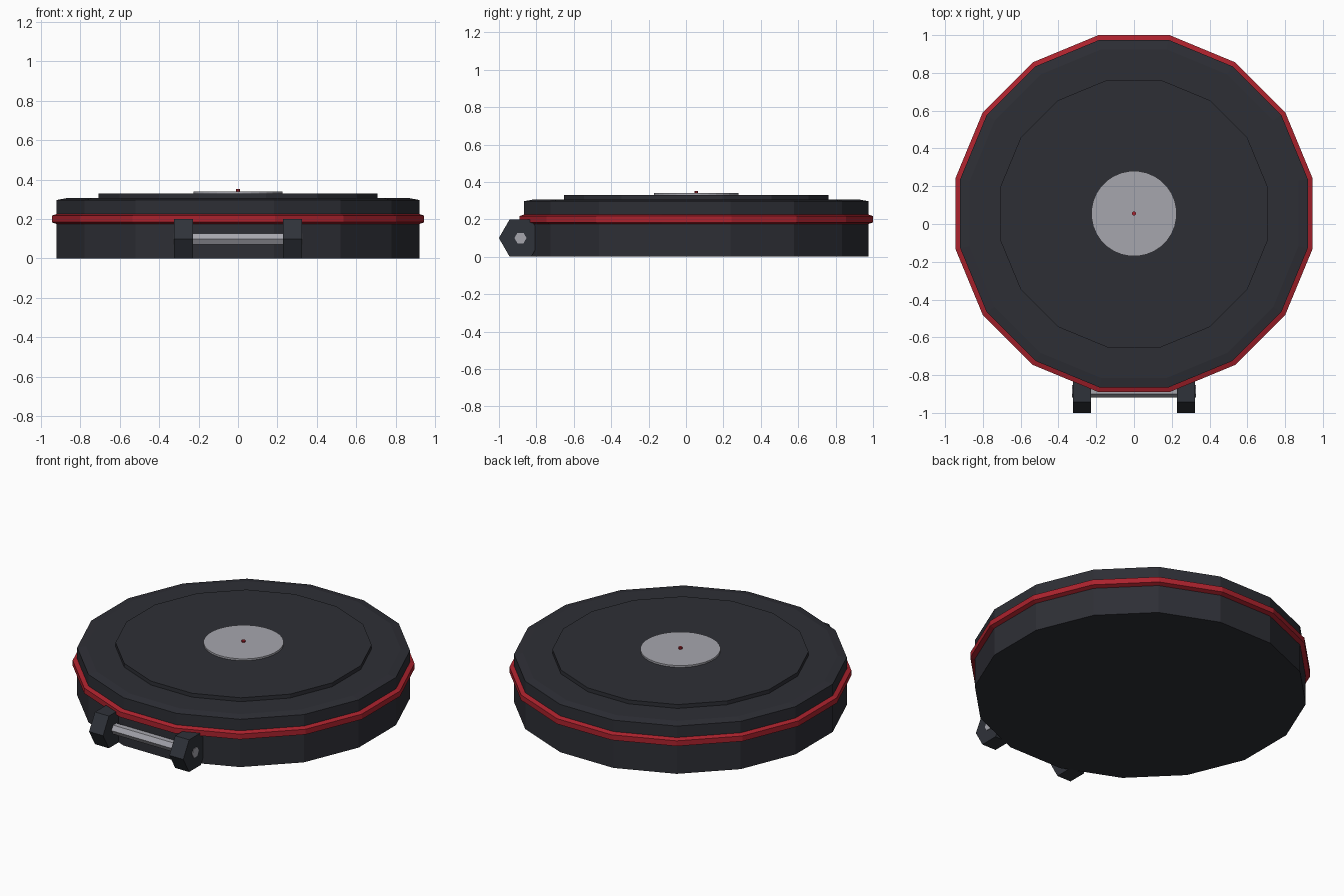
import bpy
import bmesh
import math
from mathutils import Matrix

if "Cube" in bpy.data.objects:
    bpy.data.objects.remove(bpy.data.objects["Cube"], do_unlink=True)

CENTRE_Y = 0.055


def material(name, colour):
    mat = bpy.data.materials.new(name)
    mat.use_nodes = True
    mat.diffuse_color = (*colour, 1)
    mat.node_tree.nodes["Principled BSDF"].inputs["Base Color"].default_value = (*colour, 1)
    return mat


charcoal = material("charcoal", (0.027, 0.028, 0.036))
slate = material("slate", (0.028, 0.032, 0.041))
red = material("red", (0.41, 0.016, 0.026))
silver = material("silver", (0.38, 0.38, 0.42))


def lathe(name, profile, sides, mat, matrix, turn=0.5):
    """Closed prism-like solid from (apothem, height) pairs, capped at both ends."""
    bm = bmesh.new()
    grow = 1 / math.cos(math.pi / sides)
    rings = []
    for apothem, z in profile:
        ring = []
        for i in range(sides):
            a = math.tau * (i + turn) / sides
            r = apothem * grow
            ring.append(bm.verts.new((r * math.cos(a), r * math.sin(a), z)))
        rings.append(ring)
    for low, high in zip(rings, rings[1:]):
        for i in range(sides):
            j = (i + 1) % sides
            bm.faces.new((low[i], low[j], high[j], high[i]))
    bm.faces.new(rings[0][::-1])
    bm.faces.new(rings[-1])
    bmesh.ops.recalc_face_normals(bm, faces=bm.faces)
    mesh = bpy.data.meshes.new(name)
    bm.to_mesh(mesh)
    bm.free()
    mesh.materials.append(mat)
    obj = bpy.data.objects.new(name, mesh)
    obj.matrix_world = matrix
    bpy.context.collection.objects.link(obj)
    return obj


# Stacked round body
upright = Matrix.Translation((0, CENTRE_Y, 0))
lathe("body", [(0.92, 0), (0.92, 0.297), (0.87, 0.306)], 16, charcoal, upright)
lathe("rim_band", [(0.92, 0.175), (0.945, 0.184), (0.945, 0.217), (0.92, 0.226)],
      16, red, upright)
lathe("raised_plate", [(0.708, 0.3), (0.708, 0.33)], 16, charcoal, upright)
lathe("centre_disc", [(0.225, 0.325), (0.225, 0.341)], 32, silver, upright)
lathe("centre_pin", [(0.01, 0.335), (0.01, 0.352)], 8, red, upright)

# Front handle: hexagonal brackets joined by a hexagonal bar along x
sideways = Matrix.Translation((0, -0.885, 0.1)) @ Matrix.Rotation(math.pi / 2, 4, "Y") \
    @ Matrix.Rotation(math.pi / 2, 4, "Z")
for side, label in ((1, "left"), (-1, "right")):
    ends = sorted((side * 0.228, side * 0.324))
    lathe(label + "_bracket", [(0.1, x) for x in ends], 6, slate, sideways, turn=0)
lathe("handle_bar", [(0.028, -0.328), (0.028, 0.328)], 6, silver, sideways, turn=0)
